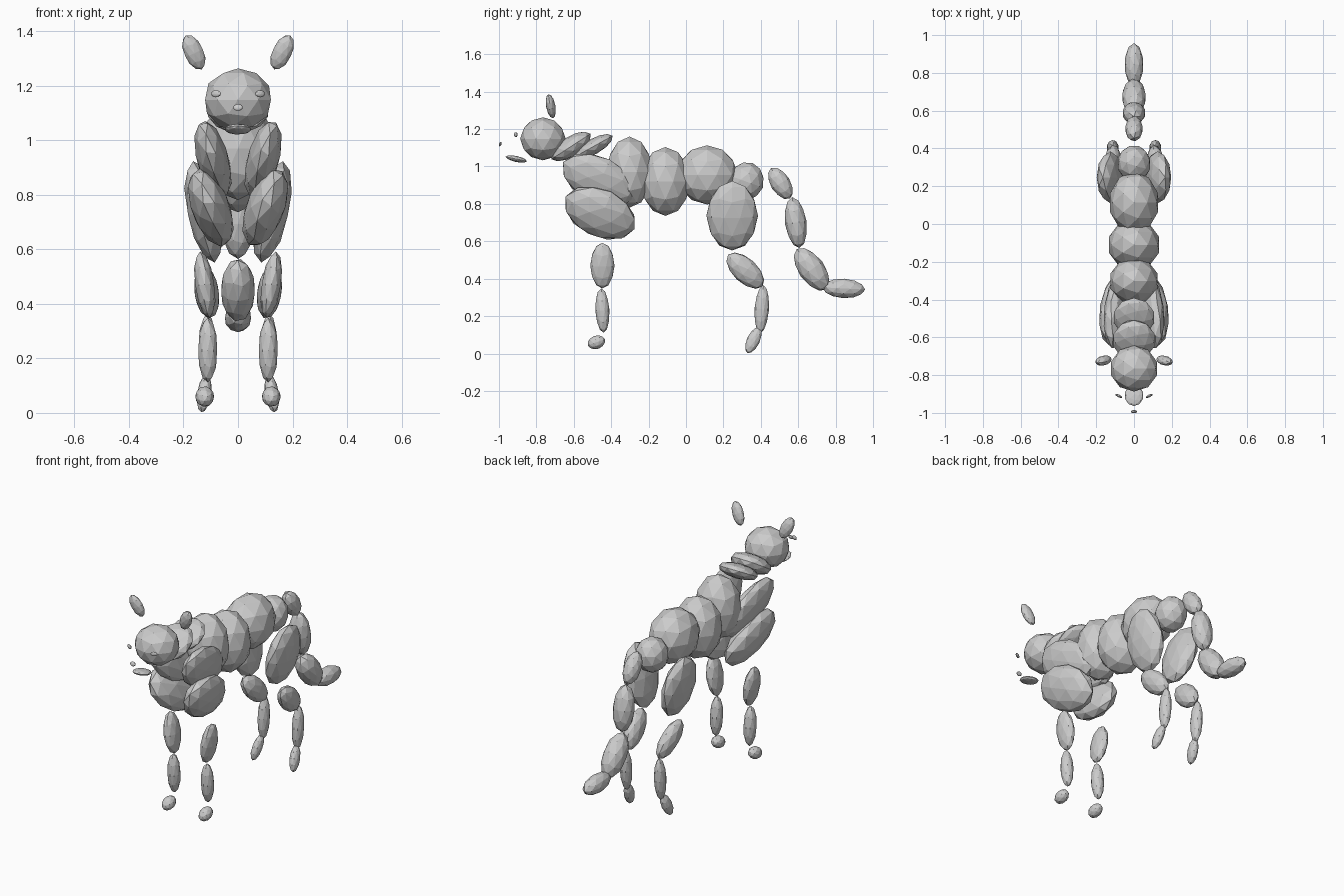
import bpy
from math import radians


def blob(name, loc, half, rot=(0, 0, 0)):
    """Faceted ellipsoid: centre, half sizes, rotation in degrees."""
    bpy.ops.mesh.primitive_ico_sphere_add(
        subdivisions=2, radius=1, location=loc,
        rotation=[radians(a) for a in rot])
    ob = bpy.context.object
    ob.name = name
    ob.scale = half
    return ob


def pair(name, loc, half, rot=(0, 0, 0)):
    """The same ellipsoid on both sides of the body."""
    x, y, z = loc
    a, b, c = rot
    blob(name + "_left", loc, half, rot)
    blob(name + "_right", (-x, y, z), half, (a, -b, -c))


# Head
blob("head", (0, -0.765, 1.148), (0.127, 0.122, 0.115))
blob("jaw", (0, -0.907, 1.04), (0.05, 0.058, 0.016), (-12, 0, 0))
blob("nose", (0, -0.993, 1.12), (0.018, 0.007, 0.013), (-20, 0, 0))
pair("eye", (0.081, -0.91, 1.17), (0.02, 0.007, 0.013), (0, 0, 25))
pair("ear", (0.162, -0.723, 1.322), (0.036, 0.025, 0.07), (10, 25, 0))

# Neck
blob("neck_upper", (0, -0.615, 1.107), (0.115, 0.125, 0.053), (33, 0, 0))
blob("neck_lower", (0, -0.495, 1.107), (0.11, 0.118, 0.042), (29, 0, 0))

# Trunk
blob("chest", (0, -0.302, 0.97), (0.132, 0.125, 0.19))
blob("belly", (0, -0.11, 0.92), (0.14, 0.135, 0.184))
blob("loin", (0, 0.113, 0.955), (0.133, 0.165, 0.158))
blob("pelvis", (0, 0.32, 0.92), (0.09, 0.097, 0.105), (-20, 0, 0))

# Front legs
pair("shoulder", (0.092, -0.465, 0.928), (0.06, 0.216, 0.126), (-27, 15, 0))
pair("upper_arm", (0.1, -0.46, 0.752), (0.072, 0.206, 0.134), (-27, 20, 0))
pair("forearm", (0.122, -0.447, 0.47), (0.036, 0.065, 0.123), (0, 8, 0))
pair("front_shank", (0.111, -0.447, 0.23), (0.036, 0.038, 0.119), (3, 0, 0))
pair("front_paw", (0.122, -0.479, 0.06), (0.035, 0.049, 0.036), (20, 0, 0))

# Hind legs
pair("thigh", (0.125, 0.247, 0.737), (0.062, 0.138, 0.19), (0, 12, 0))
pair("lower_thigh", (0.115, 0.317, 0.443), (0.046, 0.066, 0.126), (47, 8, 0))
pair("hind_shank", (0.113, 0.405, 0.237), (0.032, 0.039, 0.129), (-4, 0, 0))
pair("hind_paw", (0.124, 0.36, 0.071), (0.026, 0.035, 0.076), (-25, -8, 0))

# Tail
blob("tail_base", (0, 0.505, 0.91), (0.047, 0.053, 0.096), (32, 0, 0))
blob("tail_upper", (0, 0.587, 0.70), (0.062, 0.058, 0.137), (8, 0, 0))
blob("tail_lower", (0, 0.672, 0.45), (0.064, 0.07, 0.135), (36, 0, 0))
blob("tail_tip", (0, 0.843, 0.348), (0.05, 0.115, 0.052), (-3, 0, 0))
